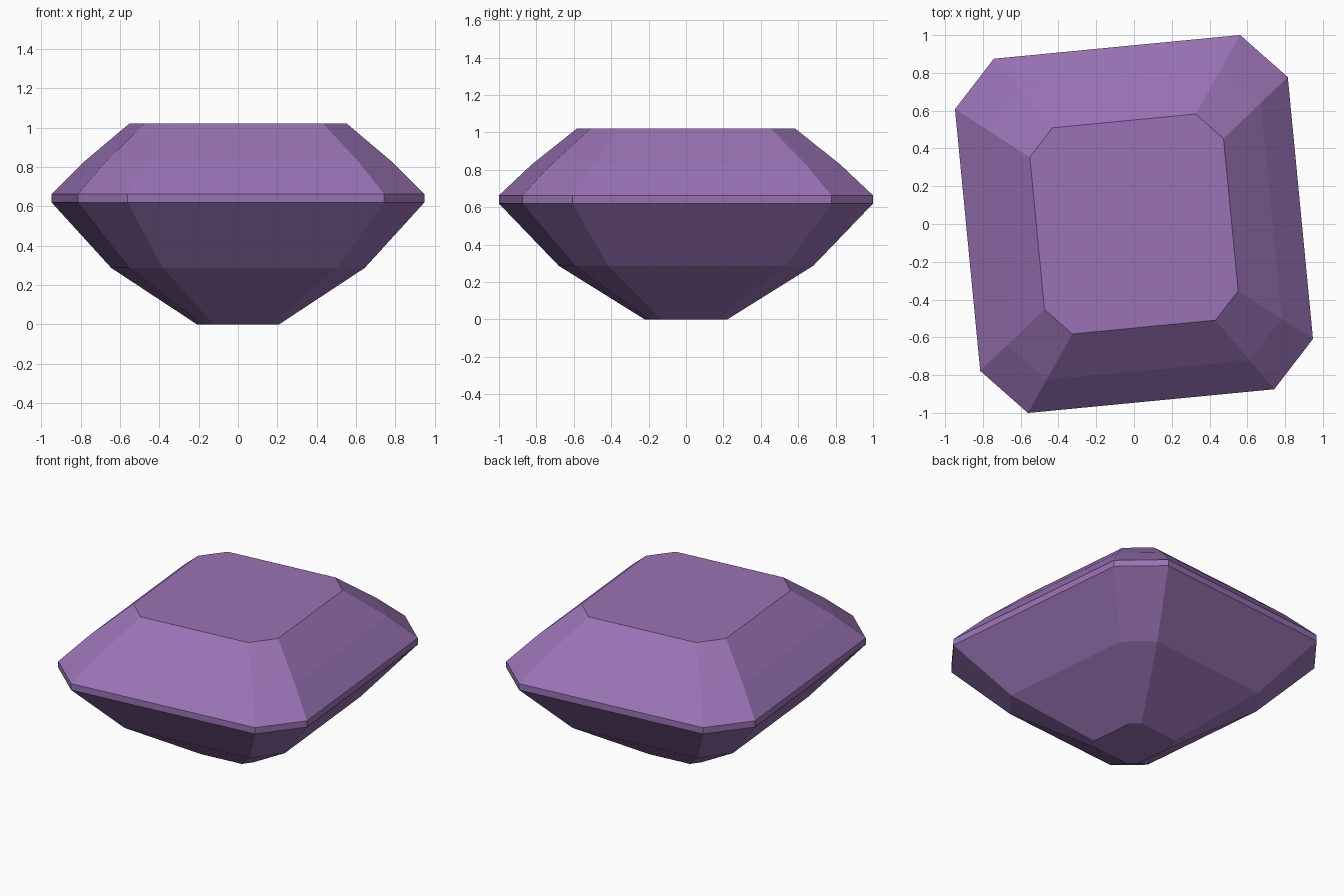
import bpy, bmesh, math
from mathutils import Matrix

if "Cube" in bpy.data.objects:
    bpy.data.objects.remove(bpy.data.objects["Cube"])

# Amethyst colour
mat = bpy.data.materials.new("violet_gem")
mat.diffuse_color = (0.32, 0.17, 0.46, 0.9)
mat.use_nodes = True
mat.node_tree.nodes["Principled BSDF"].inputs["Base Color"].default_value = mat.diffuse_color

# Octagonal step-cut outline: half width, half depth, and corner starts
HW, HD, CX, CY = 0.885, 0.942, 0.655, 0.696
outline = [(CX, HD), (-CX, HD), (-HW, CY), (-HW, -CY),
           (-CX, -HD), (CX, -HD), (HW, -CY), (HW, CY)]

# (height, scale): culet, pavilion step, girdle, crown step, table
levels = [(0.0, 0.22), (0.287, 0.68), (0.62, 1.0),
          (0.663, 1.0), (0.828, 0.825), (1.022, 0.582)]

bm = bmesh.new()
rings = [[bm.verts.new((x * s, y * s, z)) for x, y in outline] for z, s in levels]
for lo, hi in zip(rings, rings[1:]):
    for i in range(8):
        j = (i + 1) % 8
        bm.faces.new((lo[i], lo[j], hi[j], hi[i]))
bm.faces.new(rings[0][::-1])
bm.faces.new(rings[-1])

# The stone is turned slightly about its axis
bmesh.ops.rotate(bm, verts=bm.verts, cent=(0, 0, 0),
                 matrix=Matrix.Rotation(math.radians(5.5), 3, 'Z'))
bmesh.ops.recalc_face_normals(bm, faces=bm.faces)

mesh = bpy.data.meshes.new("cut_gem")
bm.to_mesh(mesh)
bm.free()
mesh.materials.append(mat)
bpy.context.collection.objects.link(bpy.data.objects.new("cut_gem", mesh))
